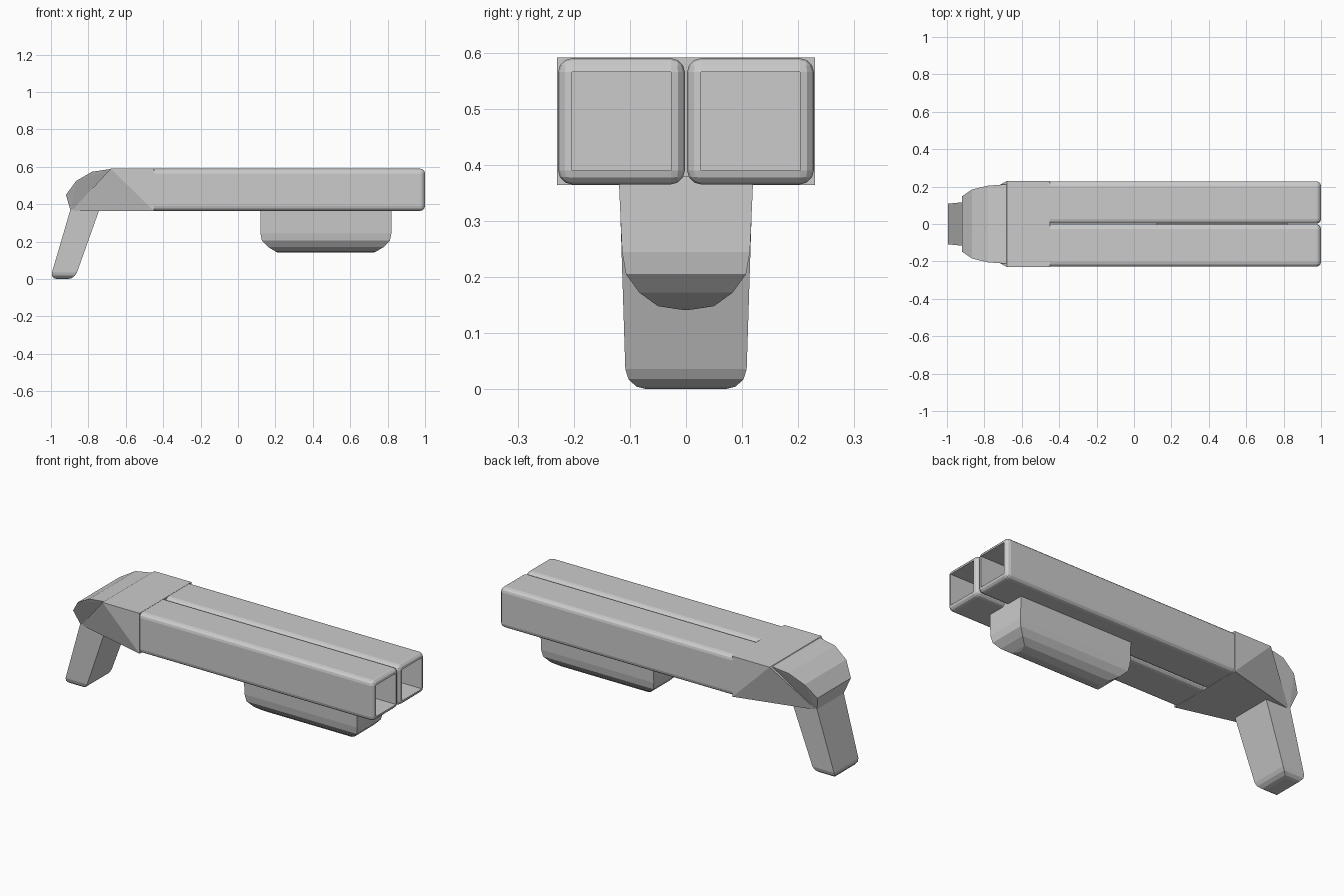
import bpy, bmesh
from mathutils import Vector

if "Cube" in bpy.data.objects:
    bpy.data.objects.remove(bpy.data.objects["Cube"])


def finish(bm, name):
    bmesh.ops.recalc_face_normals(bm, faces=bm.faces)
    me = bpy.data.meshes.new(name)
    bm.to_mesh(me)
    bm.free()
    ob = bpy.data.objects.new(name, me)
    bpy.context.collection.objects.link(ob)
    return ob


def loft(sections):
    """Stack of rectangles (x0, x1, half_width, z), capped at both ends."""
    bm = bmesh.new()
    rings = [[bm.verts.new(p) for p in ((a, -w, z), (b, -w, z), (b, w, z), (a, w, z))]
             for a, b, w, z in sections]
    for lo, hi in zip(rings, rings[1:]):
        for i in range(4):
            j = (i + 1) % 4
            bm.faces.new((lo[i], lo[j], hi[j], hi[i]))
    bm.faces.new(rings[0][::-1])
    bm.faces.new(rings[-1])
    return bm


def hull(half_points, name):
    """Convex solid from points mirrored across y = 0."""
    bm = bmesh.new()
    for x, y, z in half_points:
        for s in (-1, 1):
            bm.verts.new((x, s * y, z))
    res = bmesh.ops.convex_hull(bm, input=bm.verts)
    loose = [v for v in bm.verts if not v.link_faces]
    bmesh.ops.delete(bm, geom=loose, context='VERTS')
    bmesh.ops.dissolve_limit(bm, angle_limit=0.02, verts=bm.verts, edges=bm.edges)
    return finish(bm, name)


def barrel(side, name):
    """Rounded square tube, open at the +x end."""
    x0, x1, y0, y1, z0, z1 = -0.48, 1.0, 0.002, 0.228, 0.365, 0.59
    bm = bmesh.new()
    bmesh.ops.create_cube(bm, size=1)
    for v in bm.verts:
        v.co = Vector(((x0 + x1) / 2 + v.co.x * (x1 - x0),
                       side * (y0 + y1) / 2 + v.co.y * (y1 - y0),
                       (z0 + z1) / 2 + v.co.z * (z1 - z0)))
    bmesh.ops.bevel(bm, geom=list(bm.edges), offset=0.025, segments=3,
                    profile=0.5, affect='EDGES')
    # bore
    end = max(bm.faces, key=lambda f: f.calc_center_median().x)
    res = bmesh.ops.extrude_discrete_faces(bm, faces=[end])
    inner = res['faces'][0]
    bore = [v.co.copy() for v in inner.verts]
    for v in inner.verts:
        v.co.x -= 1.38
    rim = [min(bm.verts, key=lambda v: (v.co - c).length) for c in bore]
    deep = list(inner.verts)
    n = len(rim)
    for i in range(n):
        quad = (rim[i], rim[(i + 1) % n], deep[(i + 1) % n], deep[i])
        if not bm.faces.get(quad):
            try:
                bm.faces.new(quad)
            except ValueError:
                pass
    bmesh.ops.remove_doubles(bm, verts=bm.verts, dist=1e-5)
    return finish(bm, name)


# twin square barrels
for side, label in ((-1, "front"), (1, "back")):
    barrel(side, label + "_barrel")

# receiver block, tapering to the grip at its lower rear edge
hull([(-0.45, 0.23, 0.364), (-0.45, 0.23, 0.591), (-0.68, 0.23, 0.591),
      (-0.89, 0.115, 0.364)], "receiver")

# faceted rounded rear cap
hull([(-0.67, 0.213, 0.59), (-0.78, 0.205, 0.574), (-0.865, 0.185, 0.525),
      (-0.92, 0.148, 0.45), (-0.895, 0.116, 0.365), (-0.75, 0.116, 0.365)], "rear_cap")

# raked grip with rounded base
bm = loft([(-1.005, -0.873, 0.107, 0.0), (-0.895, -0.74, 0.119, 0.375)])
low = [e for e in bm.edges if all(v.co.z < 0.01 for v in e.verts)]
bmesh.ops.bevel(bm, geom=low, offset=0.037, segments=3, profile=0.5, affect='EDGES')
finish(bm, "grip")

# rounded fore grip below the barrels
bm = loft([(0.215, 0.725, 0.004, 0.141), (0.20, 0.74, 0.05, 0.148),
           (0.16, 0.78, 0.083, 0.172), (0.128, 0.812, 0.107, 0.205),
           (0.12, 0.82, 0.114, 0.245), (0.12, 0.82, 0.12, 0.38)])
finish(bm, "fore_grip")
